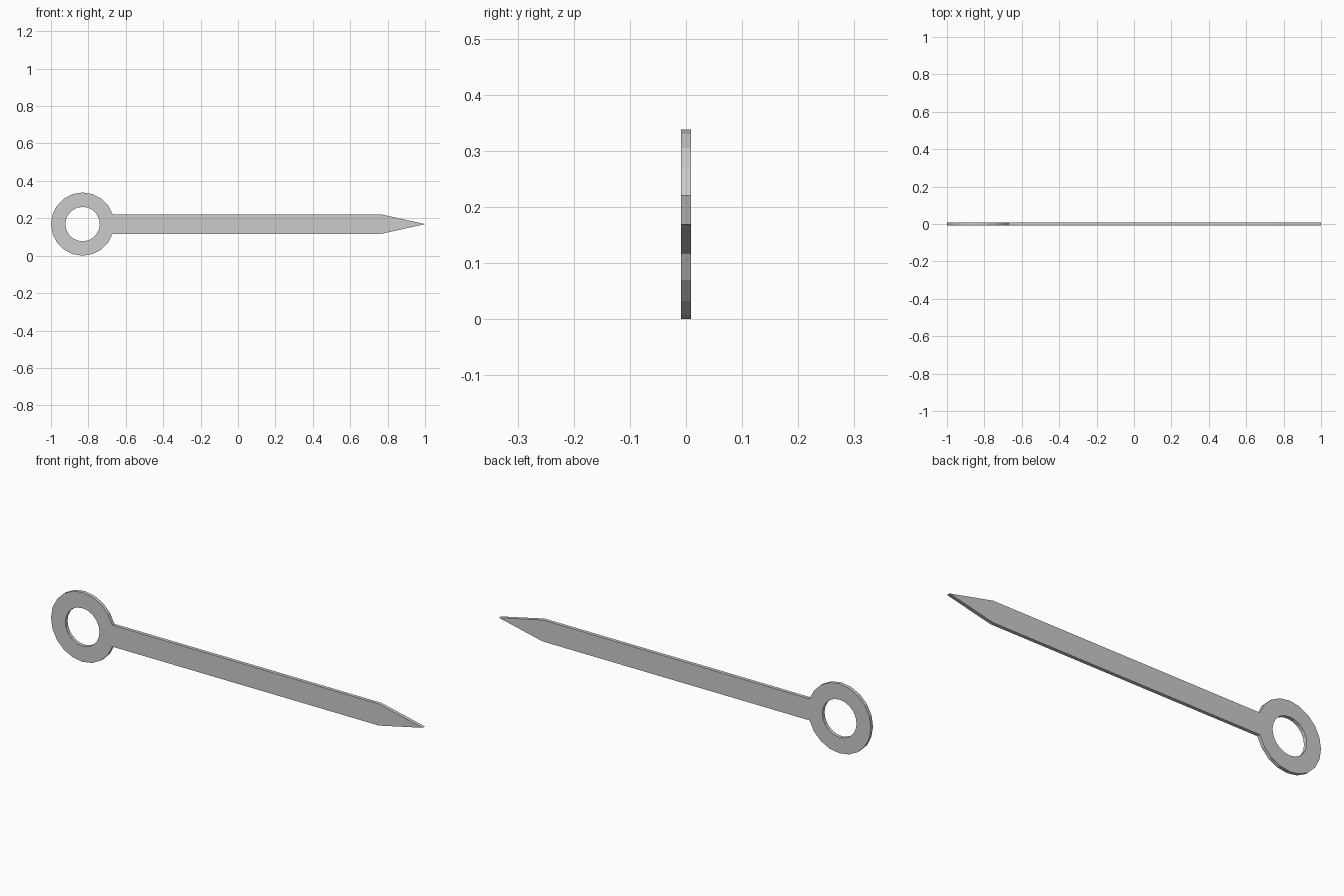
import bpy, bmesh
from math import sin, cos, pi

if "Cube" in bpy.data.objects:
    bpy.data.objects.remove(bpy.data.objects["Cube"])

SIDES = 20
R_OUT, R_IN = 0.169, 0.092
CX, CZ = -1 + R_OUT, R_OUT
THICK = 0.017

bm = bmesh.new()


def point(x, z):
    return bm.verts.new((x, -THICK / 2, z))


def circle(r):
    return [point(CX + r * cos(2 * pi * i / SIDES), CZ + r * sin(2 * pi * i / SIDES))
            for i in range(SIDES)]


# ring head
outer, inner = circle(R_OUT), circle(R_IN)
for i in range(SIDES):
    bm.faces.new((outer[i - 1], outer[i], inner[i], inner[i - 1]))

# flat shaft, growing out of the two ring segments that face it
half = R_OUT * sin(2 * pi / SIDES)
low, high = point(0.765, CZ - half), point(0.765, CZ + half)
bm.faces.new((outer[-1], low, high, outer[1], outer[0]))

# pointed tip
bm.faces.new((low, point(1, CZ), high))

# give the profile its thickness
res = bmesh.ops.extrude_face_region(bm, geom=bm.faces[:], use_keep_orig=True)
moved = [g for g in res["geom"] if isinstance(g, bmesh.types.BMVert)]
bmesh.ops.translate(bm, verts=moved, vec=(0, THICK, 0))
bmesh.ops.recalc_face_normals(bm, faces=bm.faces[:])

mesh = bpy.data.meshes.new("ring_skewer")
bm.to_mesh(mesh)
bm.free()
bpy.context.collection.objects.link(bpy.data.objects.new("ring_skewer", mesh))
